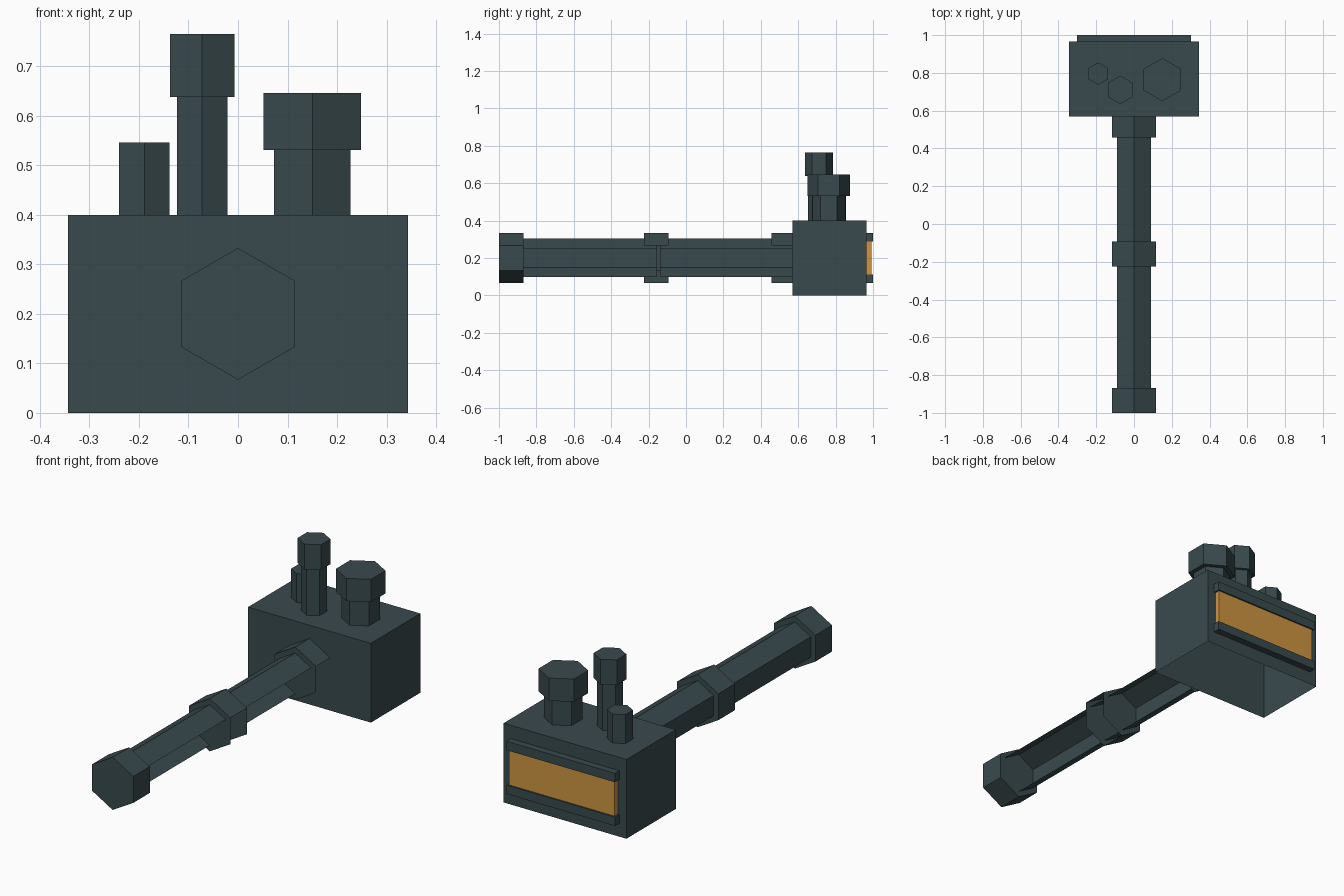
import bpy, bmesh, math
from mathutils import Vector

if "Cube" in bpy.data.objects:
    bpy.data.objects.remove(bpy.data.objects["Cube"])


def material(name, rgb):
    m = bpy.data.materials.new(name)
    m.diffuse_color = (*rgb, 1)
    m.use_nodes = True
    m.node_tree.nodes["Principled BSDF"].inputs["Base Color"].default_value = m.diffuse_color
    return m


STEEL = material("dark slate steel", (0.041, 0.067, 0.076))
ORANGE = material("glowing orange", (0.62, 0.30, 0.055))


def finish(bm, name, mat):
    me = bpy.data.meshes.new(name)
    bm.to_mesh(me)
    bm.free()
    me.materials.append(mat)
    ob = bpy.data.objects.new(name, me)
    bpy.context.collection.objects.link(ob)
    return ob


def box(name, x, y, z, mat, drop=None):
    """Box from (min, max) pairs; drop removes the face pointing that way."""
    bm = bmesh.new()
    bmesh.ops.create_cube(bm, size=1)
    for v in bm.verts:
        v.co = Vector([r[0] if c < 0 else r[1] for c, r in zip(v.co, (x, y, z))])
    bm.normal_update()
    if drop:
        d = Vector(drop)
        bmesh.ops.delete(bm, geom=[f for f in bm.faces if f.normal.dot(d) > 0.9],
                         context='FACES_ONLY')
    return finish(bm, name, mat)


def hex_prism(name, axis, centre, r, lo, hi, caps=True, open_right=False):
    """Six-sided prism along y or z, with corners up/down (or front/back)."""
    bm = bmesh.new()
    rings = []
    for t in (lo, hi):
        ring = []
        for k in range(6):
            a = math.radians(90 + 60 * k)
            u, w = centre[0] + r * math.cos(a), centre[1] + r * math.sin(a)
            ring.append(bm.verts.new((u, t, w) if axis == 'y' else (u, w, t)))
        rings.append(ring)
    for k in range(6):
        j = (k + 1) % 6
        bm.faces.new((rings[0][k], rings[0][j], rings[1][j], rings[1][k]))
    if caps:
        bm.faces.new(rings[0])
        bm.faces.new(rings[1])
    bmesh.ops.recalc_face_normals(bm, faces=bm.faces)
    # the hidden right and lower right sides of the handle parts are open
    if open_right:
        mid = Vector((centre[0], 0, centre[1]))
        gone = [f for f in bm.faces if abs(f.normal.y) < 0.5
                and (f.calc_center_median() - mid).x > r * 0.3
                and (f.calc_center_median() - mid).z < r * 0.2]
        bmesh.ops.delete(bm, geom=gone, context='FACES')
    return finish(bm, name, STEEL)


# head block, open underneath
box("head_block", (-0.343, 0.343), (0.57, 0.965), (0, 0.4), STEEL, drop=(0, 0, -1))

# glowing panel between two rails on the back
box("glow_panel", (-0.295, 0.295), (0.96, 0.992), (0.1, 0.3), ORANGE)
for name, z in (("lower_rail", (0.067, 0.112)), ("upper_rail", (0.288, 0.333))):
    box(name, (-0.303, 0.303), (0.96, 1.0), z, STEEL)

# handle in two lengths with collars
AXIS = (0, 0.2)
hex_prism("front_handle", 'y', AXIS, 0.103, -0.87, -0.155, caps=False, open_right=True)
hex_prism("rear_handle", 'y', AXIS, 0.103, -0.14, 0.57, caps=False, open_right=True)
hex_prism("end_collar", 'y', AXIS, 0.133, -1.0, -0.868)
hex_prism("middle_collar", 'y', AXIS, 0.133, -0.225, -0.093, open_right=True)
hex_prism("head_collar", 'y', AXIS, 0.133, 0.457, 0.57, open_right=True)

# chimneys on the head
hex_prism("small_chimney", 'z', (-0.189, 0.796), 0.059, 0.4, 0.546)
hex_prism("tall_chimney", 'z', (-0.0725, 0.71), 0.059, 0.4, 0.638)
hex_prism("tall_chimney_cap", 'z', (-0.0725, 0.71), 0.075, 0.638, 0.765)
hex_prism("wide_chimney", 'z', (0.15, 0.764), 0.089, 0.4, 0.531)
hex_prism("wide_chimney_cap", 'z', (0.15, 0.764), 0.114, 0.531, 0.646)
